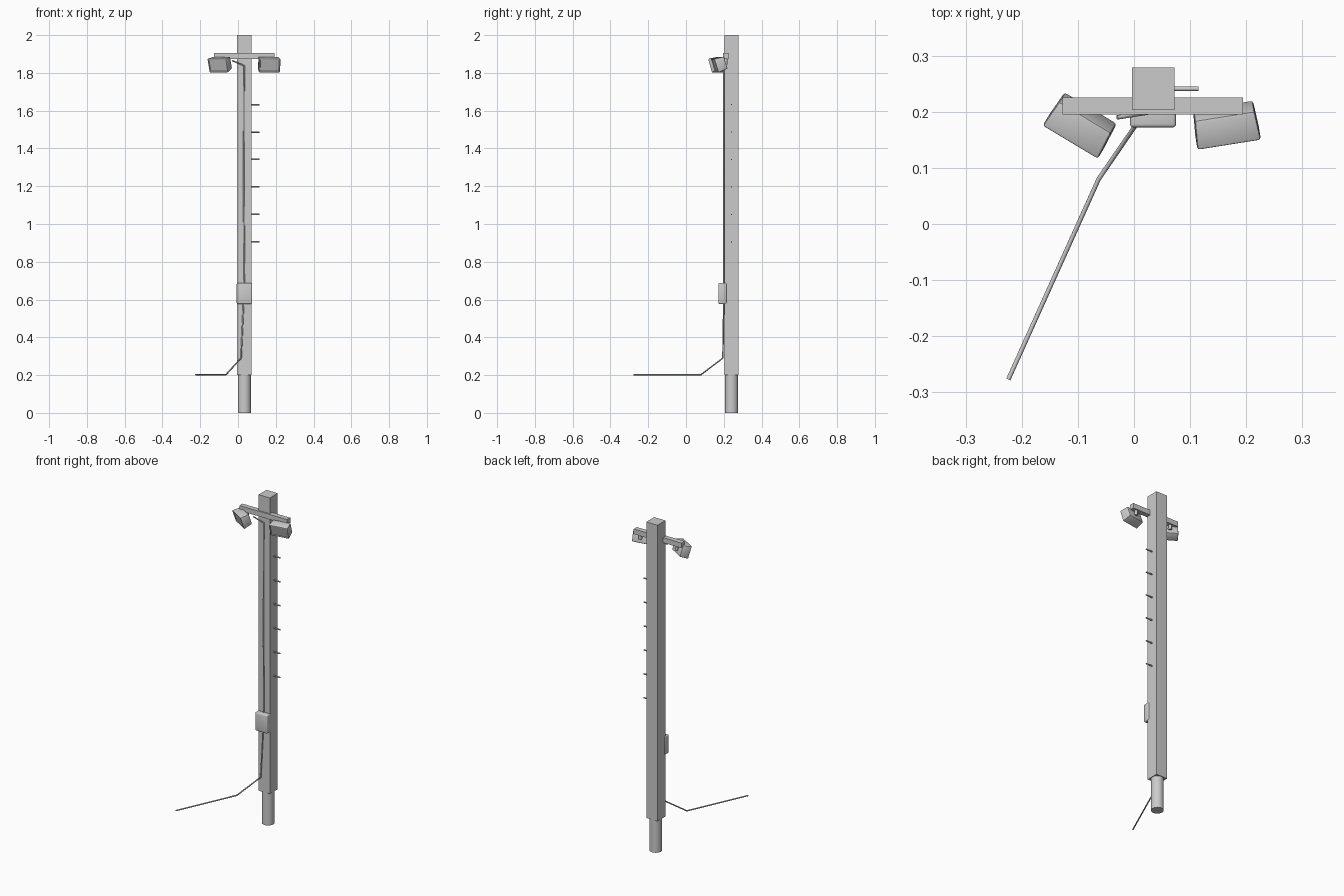
import bpy, bmesh
from math import radians
from mathutils import Matrix, Vector

if "Cube" in bpy.data.objects:
    bpy.data.objects.remove(bpy.data.objects["Cube"])

PX, PY = 0.034, 0.241  # pole axis


def add_mesh(name, bm, smooth=True):
    bmesh.ops.recalc_face_normals(bm, faces=bm.faces)
    me = bpy.data.meshes.new(name)
    bm.to_mesh(me)
    bm.free()
    ob = bpy.data.objects.new(name, me)
    bpy.context.collection.objects.link(ob)
    if smooth:
        bpy.ops.object.select_all(action='DESELECT')
        ob.select_set(True)
        bpy.context.view_layer.objects.active = ob
        bpy.ops.object.shade_smooth_by_angle(angle=radians(35))
    return ob


def box(name, lo, hi, bevel=0.0, segments=3):
    bm = bmesh.new()
    lo, hi = Vector(lo), Vector(hi)
    bmesh.ops.create_cube(bm, size=1, matrix=Matrix.Translation((lo + hi) / 2)
                          @ Matrix.Diagonal((*(hi - lo), 1)))
    if bevel:
        bmesh.ops.bevel(bm, geom=bm.edges[:], offset=bevel, segments=segments,
                        profile=0.5, affect='EDGES')
    return add_mesh(name, bm, bool(bevel))


def rod(name, a, b, r, sides=24):
    a, b = Vector(a), Vector(b)
    rot = (b - a).to_track_quat('Z', 'Y').to_matrix().to_4x4()
    bm = bmesh.new()
    bmesh.ops.create_cone(bm, cap_ends=True, segments=sides, radius1=r, radius2=r,
                          depth=(b - a).length, matrix=Matrix.Translation((a + b) / 2) @ rot)
    return add_mesh(name, bm)


def cable(name, pts, r):
    cu = bpy.data.curves.new(name, 'CURVE')
    cu.dimensions = '3D'
    cu.bevel_depth, cu.bevel_resolution, cu.use_fill_caps = r, 2, True
    sp = cu.splines.new('POLY')
    sp.points.add(len(pts) - 1)
    for p, co in zip(sp.points, pts):
        p.co = (*co, 1)
    ob = bpy.data.objects.new(name, cu)
    bpy.context.collection.objects.link(ob)
    bpy.ops.object.select_all(action='DESELECT')
    ob.select_set(True)
    bpy.context.view_layer.objects.active = ob
    bpy.ops.object.convert(target='MESH')


def floodlight(side, x, y, yaw):
    m = (Matrix.Translation((x, y, 1.846)) @ Matrix.Rotation(radians(yaw), 4, 'Z')
         @ Matrix.Rotation(radians(18), 4, 'X'))
    # Tapered housing with rounded corners and a recessed glass face
    bm = bmesh.new()
    bmesh.ops.create_cube(bm, size=1, matrix=Matrix.Diagonal((0.115, 0.054, 0.077, 1)))
    for v in bm.verts:
        if v.co.y > 0:
            v.co.x *= 0.94
            v.co.z *= 0.86
    bmesh.ops.bevel(bm, geom=bm.edges[:], offset=0.005, segments=2, profile=0.5,
                    affect='EDGES')
    bm.normal_update()
    front = min(bm.faces, key=lambda f: f.calc_center_median().y)
    bmesh.ops.inset_region(bm, faces=[front], thickness=0.004, depth=0)
    bmesh.ops.translate(bm, verts=front.verts, vec=(0, 0.004, 0))
    bm.transform(m)
    add_mesh(side + "_floodlight", bm)
    # Swivel joint between the housing and the crossbar
    back = m @ Vector((0, 0.022, 0))
    top = Vector((back.x, 0.21, 1.878))
    rod(side + "_swivel_stem", (top.x, top.y, 1.845), top, 0.009, 16)
    rod(side + "_swivel_arm", back, (top.x, top.y, 1.852), 0.008, 16)


# Pole and round foot
box("pole", (PX - .038, PY - .038, 0.2), (PX + .038, PY + .038, 2.0))
rod("pole_foot", (PX, PY, 0), (PX, PY, 0.2), 0.035, 32)

# Crossbar with two floodlights
box("crossbar", (-0.127, 0.195, 1.873), (0.194, 0.225, 1.904))
floodlight("left", -0.095, 0.177, -31)
floodlight("right", 0.164, 0.177, 9)

# Climbing pegs
for i in range(6):
    z = 0.905 + i * 0.1455
    rod(f"peg_{i + 1}", (PX + .03, PY, z), (0.115, PY, z), 0.004, 12)

# Switch box
box("switch_box", (-0.007, 0.172, 0.577), (0.075, 0.214, 0.688), 0.006)

# Power cable running up the front of the pole
cable("power_cable", [(-0.224, -0.277, 0.203), (-0.063, 0.08, 0.203), (0.016, 0.195, 0.29),
                      (0.03, 0.2, 0.6), (0.034, 0.2, 0.75), (0.03, 0.2, 1.2),
                      (0.033, 0.2, 1.838), (-0.03, 0.19, 1.865)], 0.004)
